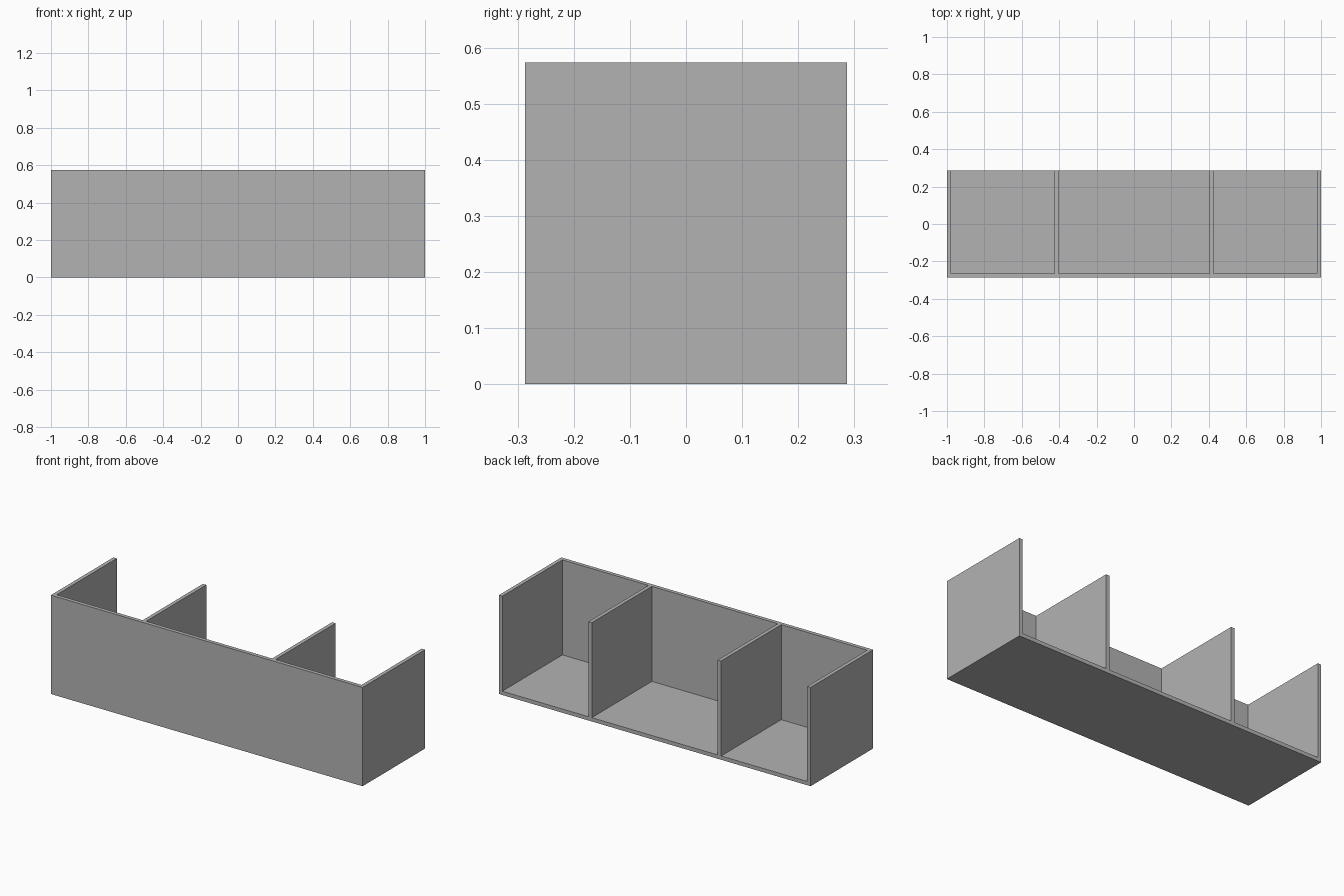
import bpy

cube = bpy.data.objects.get("Cube")
if cube:
    bpy.data.objects.remove(cube, do_unlink=True)

LENGTH, DEPTH, HEIGHT = 2.0, 0.573, 0.573
WALL = 0.022
DIVIDER_X = 0.415    # centre of each divider
OVERRUN = 0.1        # cutters pass through the open back and top

grey = bpy.data.materials.new("grey")
grey.use_nodes = True
colour = (0.45, 0.45, 0.45, 1)
grey.diffuse_color = colour
grey.node_tree.nodes["Principled BSDF"].inputs["Base Color"].default_value = colour


def box(name, low, high):
    """Add a box spanning two opposite corners."""
    bpy.ops.mesh.primitive_cube_add(size=1)
    obj = bpy.context.object
    obj.name = obj.data.name = name
    for v in obj.data.vertices:
        v.co = [h if c > 0 else l for c, l, h in zip(v.co, low, high)]
    obj.data.materials.append(grey)
    return obj


# Solid block that becomes the open tray
tray = box("divided_tray", (-LENGTH / 2, -DEPTH / 2, 0), (LENGTH / 2, DEPTH / 2, HEIGHT))

# Three bays, leaving floor, front wall, end walls and two dividers
outer = LENGTH / 2 - WALL
half = WALL / 2
bays = {
    "right_bay": (-outer, -DIVIDER_X - half),
    "middle_bay": (-DIVIDER_X + half, DIVIDER_X - half),
    "left_bay": (DIVIDER_X + half, outer),
}
for name, (x0, x1) in bays.items():
    cutter = box(name + "_cutter", (x0, -DEPTH / 2 + WALL, WALL),
                 (x1, DEPTH / 2 + OVERRUN, HEIGHT + OVERRUN))
    cutter.hide_render = True
    cut = tray.modifiers.new(name, 'BOOLEAN')
    cut.operation = 'DIFFERENCE'
    cut.solver = 'EXACT'
    cut.object = cutter
    bpy.context.view_layer.objects.active = tray
    bpy.ops.object.modifier_apply(modifier=name)
    bpy.data.objects.remove(cutter, do_unlink=True)
